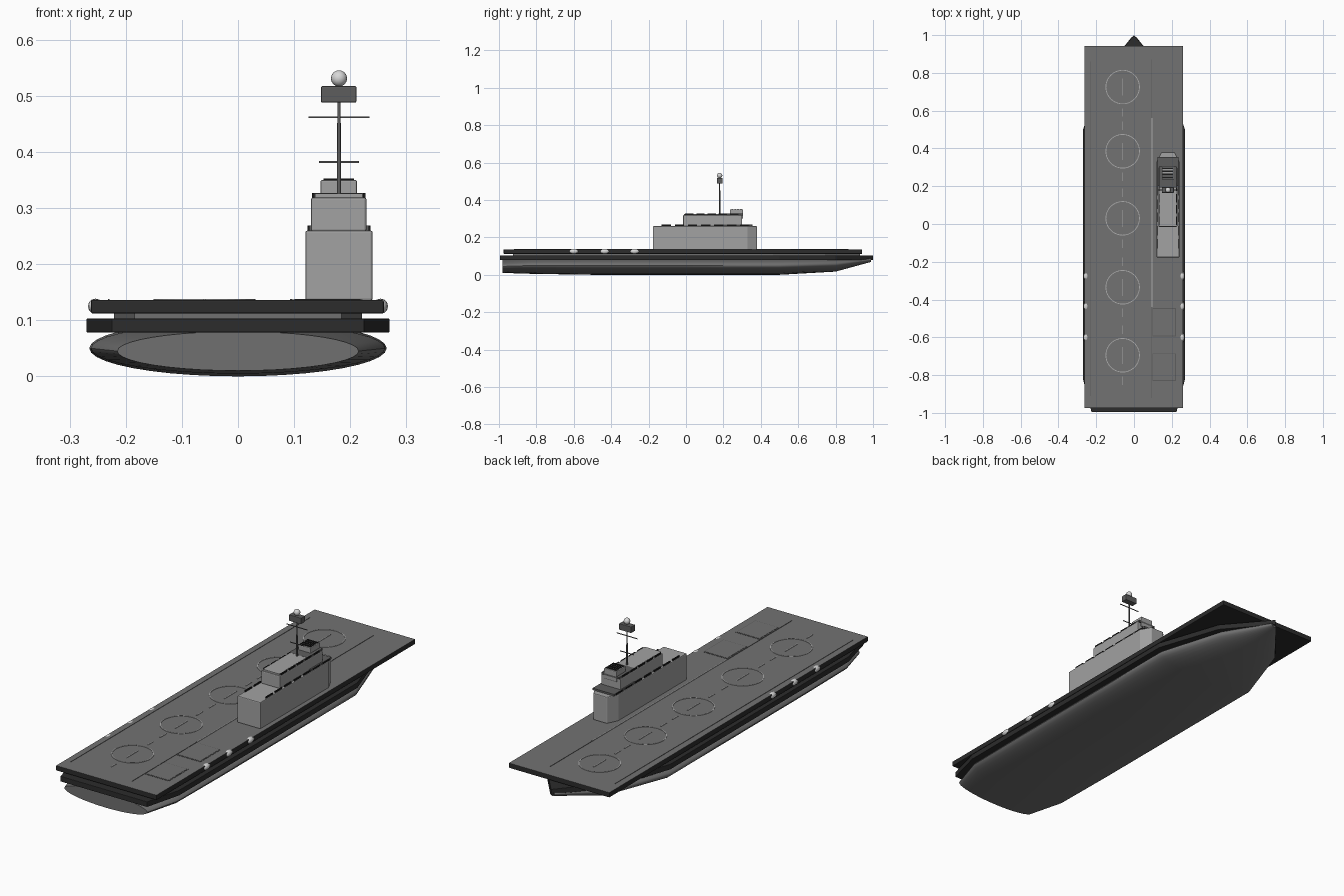
import bpy, bmesh, math

if "Cube" in bpy.data.objects:
    bpy.data.objects.remove(bpy.data.objects["Cube"])

def mat(name, r, g=None, b=None):
    m = bpy.data.materials.new(name)
    m.diffuse_color = (r, g if g is not None else r, b if b is not None else r, 1)
    m.use_nodes = True
    m.node_tree.nodes["Principled BSDF"].inputs["Base Color"].default_value = m.diffuse_color
    return m

HULL = mat("hull_grey", 0.16)
DARK = mat("dark_edge", 0.025)
DECK = mat("deck_grey", 0.17)
ISLAND = mat("island_grey", 0.36)
STEEL = mat("steel_grey", 0.11)
PALE = mat("pale_white", 0.68)
MARK = mat("marking_grey", 0.42)
BLACK = mat("window_black", 0.01)

def finish(bm, name, *mats):
    bmesh.ops.recalc_face_normals(bm, faces=bm.faces)
    me = bpy.data.meshes.new(name)
    bm.to_mesh(me)
    bm.free()
    ob = bpy.data.objects.new(name, me)
    bpy.context.collection.objects.link(ob)
    for m in mats:
        me.materials.append(m)
    return ob

def bevel(ob, w):
    b = ob.modifiers.new("bevel", 'BEVEL')
    b.width, b.segments, b.limit_method = w, 2, 'ANGLE'
    return ob

def smooth(ob, angle=40):
    bpy.ops.object.select_all(action='DESELECT')
    ob.select_set(True)
    bpy.context.view_layer.objects.active = ob
    bpy.ops.object.shade_smooth_by_angle(angle=math.radians(angle))
    return ob

def prism(name, pts, z0, z1, *mats):
    """Extrude a plan outline upwards."""
    bm = bmesh.new()
    lo = [bm.verts.new((x, y, z0)) for x, y in pts]
    hi = [bm.verts.new((x, y, z1)) for x, y in pts]
    bm.faces.new(lo)
    bm.faces.new(hi)
    n = len(pts)
    for i in range(n):
        j = (i + 1) % n
        bm.faces.new((lo[i], lo[j], hi[j], hi[i]))
    return finish(bm, name, *mats)

def box(name, x0, x1, y0, y1, z0, z1, m):
    return prism(name, [(x0, y0), (x1, y0), (x1, y1), (x0, y1)], z0, z1, m)

def ball(name, loc, scale, m, seg=16):
    bm = bmesh.new()
    bmesh.ops.create_uvsphere(bm, u_segments=seg, v_segments=seg // 2, radius=1)
    for v in bm.verts:
        v.co = [c * s + o for c, s, o in zip(v.co, scale, loc)]
    return smooth(finish(bm, name, m))

def ring(name, cx, cy, r, w, z0, z1, m, n=40):
    bm = bmesh.new()
    loops = []
    for rad, z in ((r - w, z0), (r, z0), (r, z1), (r - w, z1)):
        loops.append([bm.verts.new((cx + rad * math.cos(2 * math.pi * i / n),
                                    cy + rad * math.sin(2 * math.pi * i / n), z)) for i in range(n)])
    for k in range(4):
        a, b = loops[k], loops[(k + 1) % 4]
        for i in range(n):
            j = (i + 1) % n
            bm.faces.new((a[i], a[j], b[j], b[i]))
    return finish(bm, name, m)

# Hull: elliptical stations (y, half width, centre z, half height)
stations = [(-0.98, 0.215, 0.045, 0.035), (-0.82, 0.262, 0.05, 0.045), (-0.5, 0.265, 0.05, 0.05),
            (0, 0.265, 0.05, 0.05), (0.5, 0.265, 0.05, 0.05), (0.8, 0.165, 0.057, 0.04),
            (0.99, 0.012, 0.08, 0.011)]
bm = bmesh.new()
N = 40
rings = [[bm.verts.new((w * math.cos(2 * math.pi * i / N), y, cz + h * math.sin(2 * math.pi * i / N)))
          for i in range(N)] for y, w, cz, h in stations]
for a, b in zip(rings, rings[1:]):
    for i in range(N):
        j = (i + 1) % N
        bm.faces.new((a[i], a[j], b[j], b[i]))
bm.faces.new(rings[0])
bm.faces.new(rings[-1])
smooth(finish(bm, "hull", HULL))

# Belt and recessed gallery share the ship's plan outline
half = [(0.225, -0.995), (0.27, -0.82), (0.27, 0.5), (0.17, 0.8)]
def outline(sx, sy):
    return ([(x * sx, y * sy) for x, y in half] + [(0, sy)]
            + [(-x * sx, y * sy) for x, y in reversed(half)])
bevel(prism("side_belt", outline(1, 1), 0.078, 0.103, DARK), 0.002)
prism("gallery", outline(0.82, 0.93), 0.1, 0.116, HULL)

# Flight deck: dark rim with a grey top face
deck = box("flight_deck", -0.262, 0.26, -0.975, 0.942, 0.112, 0.136, DARK)
deck.data.materials.append(DECK)
for f in deck.data.polygons:
    f.material_index = 1 if f.normal.z > 0.5 else 0
bevel(deck, 0.003)

# Deck markings
Z0, Z1 = 0.1355, 0.138
for i, y in enumerate((0.725, 0.385, 0.03, -0.335, -0.695)):
    ring(f"landing_circle_{i}", -0.06, y, 0.091, 0.004, Z0, Z1, MARK)
    box(f"landing_line_{i}", -0.062, -0.058, y - 0.045, y + 0.045, Z0, Z1, MARK)
    for s in (-1, 1):
        if abs(y + s * 0.13) < 0.84:
            box(f"centre_dash_{i}", -0.062, -0.058, y + s * 0.135 - 0.022, y + s * 0.135 + 0.022, Z0, Z1, MARK)
box("port_line", -0.232, -0.229, -0.91, 0.86, Z0, Z1 - 0.0005, STEEL)
box("starboard_line", 0.093, 0.096, -0.92, 0.87, Z0, Z1 - 0.0005, STEEL)
box("safety_line", 0.093, 0.097, -0.44, 0.56, Z0, Z1, MARK)

# Aircraft lifts: dark surround with a deck coloured plate
for i, (a, b) in enumerate(((-0.595, -0.445), (-0.83, -0.685))):
    box(f"lift_frame_{i}", 0.097, 0.222, a, b, Z0, Z1 - 0.001, STEEL)
    box(f"lift_plate_{i}", 0.101, 0.218, a + 0.004, b - 0.004, Z0, Z1, DECK)

# Life raft pods on both deck edges
for s in (-1, 1):
    for i, y in enumerate((-0.275, -0.435, -0.6)):
        ball(f"raft_pod_{i}", (s * 0.254, y, 0.125), (0.0135, 0.027, 0.0135), PALE, 12)

# Island superstructure, chamfered towards the bow
def tower(name, x0, x1, y0, y1, c, d, z0, z1, m):
    return bevel(prism(name, [(x0, y0), (x1, y0), (x1, y1 - d), (x1 - c, y1),
                              (x0 + c, y1), (x0, y1 - d)], z0, z1, m), 0.004)
tower("island_base", 0.12, 0.24, -0.177, 0.38, 0.025, 0.05, 0.135, 0.26, ISLAND)
bevel(box("island_upper", 0.13, 0.229, -0.015, 0.30, 0.258, 0.319, ISLAND), 0.004)
box("base_collar", 0.124, 0.236, 0.20, 0.355, 0.2595, 0.2685, STEEL)
box("upper_roof", 0.137, 0.222, -0.012, 0.298, 0.318, 0.326, ISLAND)
box("roof_collar", 0.133, 0.226, 0.19, 0.305, 0.318, 0.3265, STEEL)
bevel(box("bridge", 0.147, 0.212, 0.235, 0.305, 0.3, 0.35, ISLAND), 0.003)

# Window strips in short dashes along both levels
for x in (0.1235, 0.2325):
    for i in range(7):
        y = -0.13 + i * 0.07
        box("base_window", x, x + 0.004, y, y + 0.05, 0.259, 0.2675, BLACK)
for x in (0.132, 0.223):
    for i in range(5):
        y = -0.005 + i * 0.06
        box("upper_window", x, x + 0.004, y, y + 0.045, 0.317, 0.3265, BLACK)

# Bridge roof louvres
for i in range(4):
    y = 0.242 + i * 0.016
    box("roof_louvre", 0.152, 0.207, y, y + 0.009, 0.349, 0.353, BLACK)

# Mast, yards, radar and dome
bm = bmesh.new()
bmesh.ops.create_cone(bm, cap_ends=True, segments=12, radius1=0.0035, radius2=0.003, depth=0.17)
mast = smooth(finish(bm, "mast", STEEL))
mast.location = (0.18, 0.18, 0.407)
box("lower_yard", 0.144, 0.216, 0.1785, 0.1815, 0.3805, 0.3835, STEEL)
box("upper_yard", 0.126, 0.234, 0.1785, 0.1815, 0.4605, 0.4635, STEEL)
bevel(box("radar", 0.148, 0.211, 0.165, 0.195, 0.488, 0.517, STEEL), 0.002)
ball("radar_dome", (0.18, 0.18, 0.531), (0.0145,) * 3, PALE)
